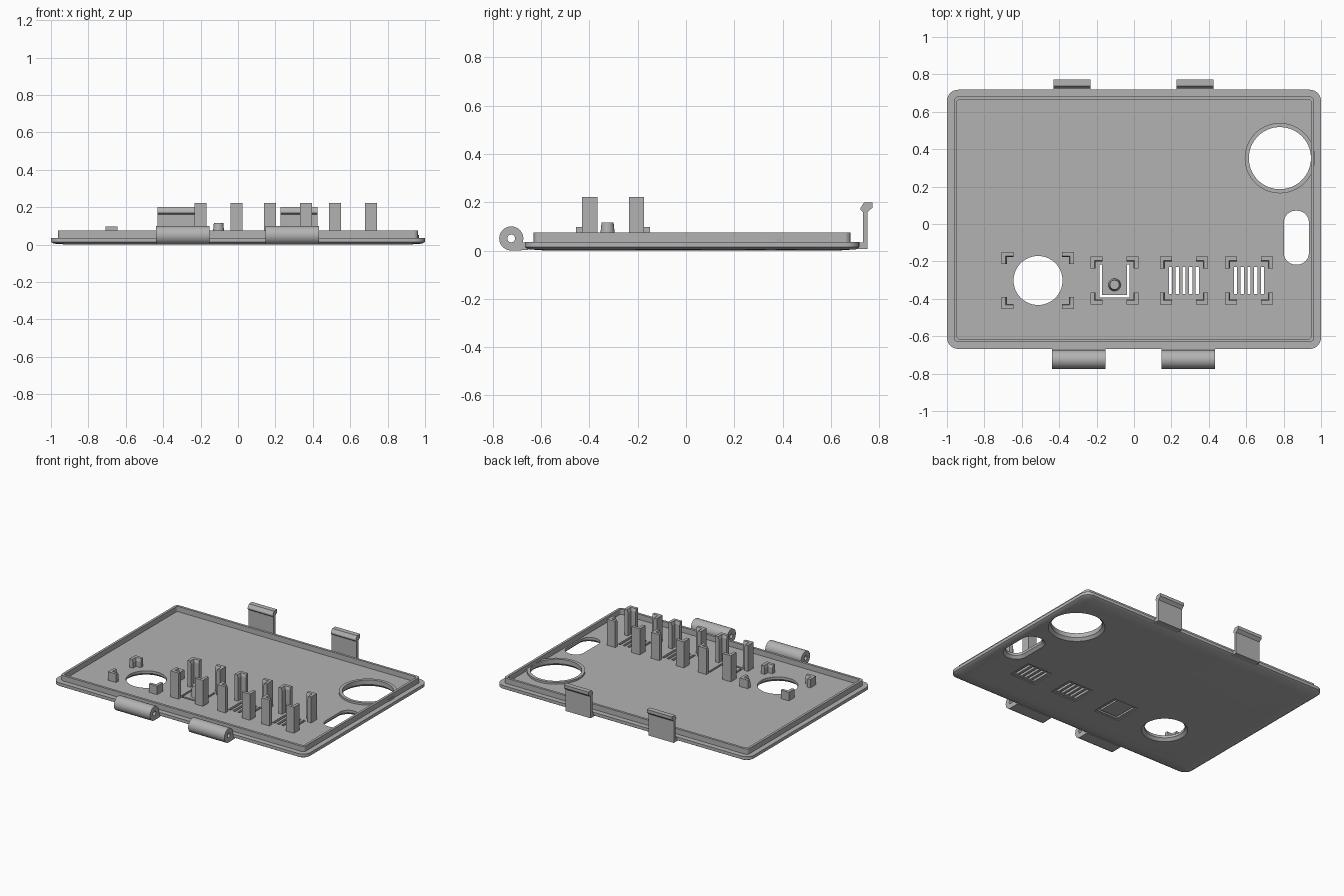
import bpy, bmesh
from math import cos, sin, pi, radians

if "Cube" in bpy.data.objects:
    bpy.data.objects.remove(bpy.data.objects["Cube"])

grey = bpy.data.materials.new("plain_grey")
grey.use_nodes = True
GREY = (0.45, 0.45, 0.45, 1)
grey.diffuse_color = GREY
grey.node_tree.nodes["Principled BSDF"].inputs["Base Color"].default_value = GREY

FLOOR = 0.036
PLATE_Y = 0.025      # centre of the plate in y
ROW_Y = -0.302       # centre of the row of openings


def loft(name, loops, closed=False):
    """Bridge matching loops of points; cap the ends unless closed into a ring."""
    bm = bmesh.new()
    rows = [[bm.verts.new(p) for p in loop] for loop in loops]
    pairs = list(zip(rows, rows[1:]))
    if closed:
        pairs.append((rows[-1], rows[0]))
    else:
        bm.faces.new(rows[0])
        bm.faces.new(rows[-1])
    n = len(rows[0])
    for a, b in pairs:
        for i in range(n):
            j = (i + 1) % n
            bm.faces.new((a[i], a[j], b[j], b[i]))
    bmesh.ops.recalc_face_normals(bm, faces=bm.faces)
    mesh = bpy.data.meshes.new(name)
    bm.to_mesh(mesh)
    bm.free()
    mesh.materials.append(grey)
    obj = bpy.data.objects.new(name, mesh)
    bpy.context.collection.objects.link(obj)
    return obj


def rounded(cx, cy, hx, hy, r, z, steps=8):
    """Rounded rectangle outline; a circle when r equals both half sizes."""
    pts = []
    for q, (sx, sy) in enumerate(((1, 1), (-1, 1), (-1, -1), (1, -1))):
        for i in range(steps):
            a = (q + i / (steps - 0.999 if r < hx else steps)) * pi / 2
            pts.append((cx + sx * (hx - r) + r * cos(a),
                        cy + sy * (hy - r) + r * sin(a), z))
    return pts


def circle(cx, cy, r, z):
    return rounded(cx, cy, r, r, r, z, 16)


def prism(name, outline, z0, z1):
    return loft(name, [[(x, y, z) for x, y in outline] for z in (z0, z1)])


def box_outline(x0, x1, y0, y1):
    return [(x0, y0), (x1, y0), (x1, y1), (x0, y1)]


def extrude_x(name, profile, x0, x1):
    return loft(name, [[(x, y, z) for y, z in profile] for x in (x0, x1)])


def cut(target, cutter):
    cutter.hide_render = True
    mod = target.modifiers.new("cut", "BOOLEAN")
    mod.operation = "DIFFERENCE"
    mod.solver = "EXACT"
    mod.object = cutter
    bpy.context.view_layer.objects.active = target
    bpy.ops.object.modifier_apply(modifier=mod.name)
    bpy.data.objects.remove(cutter)


def smooth(obj):
    bpy.ops.object.select_all(action="DESELECT")
    obj.select_set(True)
    bpy.context.view_layer.objects.active = obj
    bpy.ops.object.shade_smooth_by_angle(angle=radians(30))


def plate_loop(inset, z):
    return rounded(0, PLATE_Y, 1 - inset, 0.693 - inset, max(0.06 - inset, 0.012), z)


# Base plate with a softened underside edge
plate = loft("base_plate", [plate_loop(0.09, 0), plate_loop(0.015, 0.005),
                            plate_loop(0, 0.014), plate_loop(0, FLOOR)])

# Thin raised lip around the floor
loft("raised_lip", [plate_loop(0.037, 0.03), plate_loop(0.037, 0.074),
                    plate_loop(0.054, 0.074), plate_loop(0.054, 0.03)], closed=True)


# Round and slotted openings, flared at the underside
def opening(cx, cy, hx, hy):
    def ring(grow, z):
        return rounded(cx, cy, hx + grow, hy + grow, hx + grow - (0 if hx == hy else 0.004), z, 16)
    cut(plate, loft("cutter", [ring(0.028, -0.01), ring(0, 0.018), ring(0, 0.1)]))


BIG_X, BIG_Y = 0.78, 0.352
opening(BIG_X, BIG_Y, 0.166, 0.166)
opening(-0.513, ROW_Y, 0.131, 0.131)
opening(0.868, -0.073, 0.067, 0.144)

# Collar around the large opening
loft("opening_collar", [circle(BIG_X, BIG_Y, r, z) for r, z in
                        ((0.166, 0.025), (0.166, 0.05), (0.188, 0.05), (0.188, 0.025))],
     closed=True)

# Grilles with five slots each, in a shallow recess underneath
GRILLES = (0.267, 0.615)
for gx in GRILLES:
    cut(plate, prism("cutter", box_outline(gx - 0.1, gx + 0.1, ROW_Y - 0.09, ROW_Y + 0.09),
                     -0.01, 0.006))
    for i in range(-2, 3):
        sx = gx + i * 0.036
        cut(plate, prism("cutter", box_outline(sx - 0.009, sx + 0.009,
                                               ROW_Y - 0.073, ROW_Y + 0.073), -0.02, 0.1))

# Flexing push button, freed by a U-shaped gap
BX = -0.104
cut(plate, prism("cutter", box_outline(BX - 0.1, BX + 0.1, ROW_Y - 0.1, ROW_Y + 0.1),
                 -0.01, 0.006))
o, w, top, low = 0.08, 0.014, ROW_Y + 0.085, ROW_Y - 0.092
cut(plate, prism("cutter", [(BX - o, top), (BX - o, low), (BX + o, low), (BX + o, top),
                            (BX + o - w, top), (BX + o - w, low + w),
                            (BX - o + w, low + w), (BX - o + w, top)], -0.02, 0.1))
smooth(plate)
pin = loft("button_pin", [circle(BX, -0.325, 0.034, 0.03), circle(BX, -0.325, 0.025, 0.116)])
smooth(pin)


# L-shaped corner posts holding the parts behind each opening
def corner_posts(name, cx, hx, hy, height):
    arm = 0.064
    for sx in (-1, 1):
        for sy in (-1, 1):
            def ell(t, z):
                shape = ((0, 0), (arm, 0), (arm, t), (t, t), (t, arm), (0, arm))
                return [(cx + sx * (hx - a), ROW_Y + sy * (hy - b), z) for a, b in shape]
            side = ("right" if sx < 0 else "left") + ("_front" if sy < 0 else "_back")
            loft(name + "_post_" + side, [ell(0.028, 0.03), ell(0.028, height - 0.02),
                                          ell(0.021, height)])


corner_posts("round_opening", -0.514, 0.194, 0.153, 0.097)
corner_posts("button", BX, 0.129, 0.129, 0.222)
for label, gx in zip(("inner", "outer"), GRILLES):
    corner_posts(label + "_grille", gx, 0.129, 0.129, 0.222)

# Hinge barrels on the front edge
HY, HZ, HR = -0.724, 0.05, 0.05
barrel = [(HY + HR * cos(radians(a)), HZ + HR * sin(radians(a))) for a in range(-20, 271, 10)]
barrel += [(-0.655, 0.002), (-0.655, 0.033)]
bore = [(HY + 0.016 * cos(i * pi / 12), HZ + 0.016 * sin(i * pi / 12)) for i in range(24)]
for side, x0, x1 in (("right", -0.438, -0.153), ("left", 0.148, 0.434)):
    hinge = extrude_x("hinge_barrel_" + side, barrel, x0, x1)
    cut(hinge, extrude_x("cutter", bore, x0 - 0.1, x1 + 0.1))
    smooth(hinge)

# Snap latches on the back edge
latch = [(0.70, 0.006), (0.752, 0.006), (0.752, 0.16), (0.773, 0.178), (0.773, 0.2),
         (0.738, 0.2), (0.724, 0.178), (0.724, 0.168), (0.733, 0.16),
         (0.733, 0.034), (0.70, 0.034)]
for side, x0, x1 in (("right", -0.43, -0.232), ("left", 0.227, 0.424)):
    extrude_x("snap_latch_" + side, latch, x0, x1)
